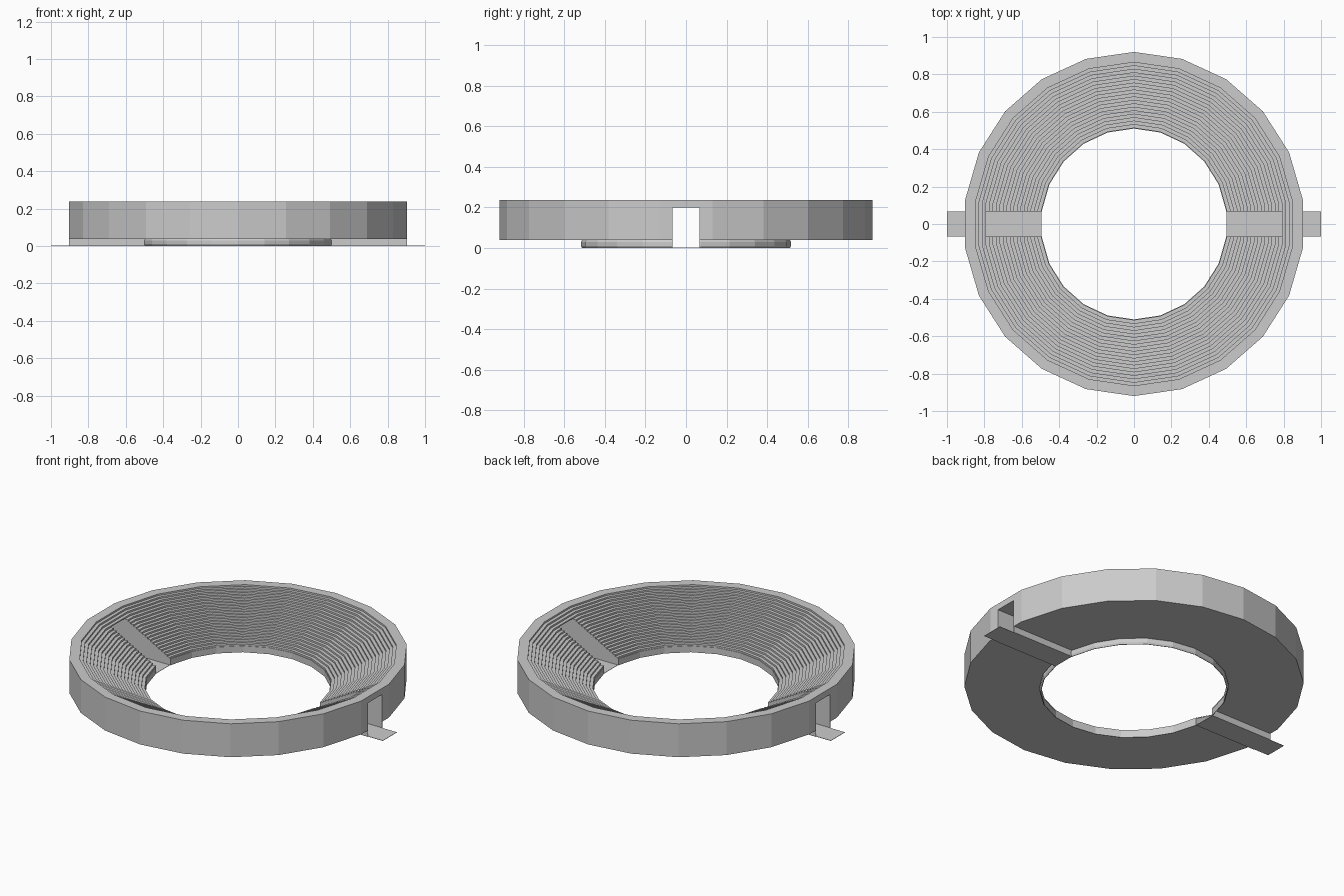
import bpy, bmesh, math

if "Cube" in bpy.data.objects:
    bpy.data.objects.remove(bpy.data.objects["Cube"])

SIDES = 22
STEPS = 20
BASE, TOP = 0.038, 0.237
HALF = 0.066          # half width of the channel

grey = bpy.data.materials.new("light grey")
grey.use_nodes = True
grey.diffuse_color = (0.6, 0.6, 0.6, 1)
grey.node_tree.nodes["Principled BSDF"].inputs["Base Color"].default_value = (0.6, 0.6, 0.6, 1)


def finish(name, bm):
    bmesh.ops.recalc_face_normals(bm, faces=bm.faces)
    mesh = bpy.data.meshes.new(name)
    bm.to_mesh(mesh)
    bm.free()
    mesh.materials.append(grey)
    obj = bpy.data.objects.new(name, mesh)
    bpy.context.collection.objects.link(obj)
    return obj


def revolve(name, profile):
    """Sweep a closed (radius, z) profile into a faceted, slightly oval ring."""
    bm = bmesh.new()
    rings = []
    for k in range(SIDES):
        a = math.pi / 2 + math.tau * k / SIDES
        rings.append([bm.verts.new((r * math.cos(a) * (0.975 + 0.039 * (r - 0.51)),
                                    r * math.sin(a), z)) for r, z in profile])
    n = len(profile)
    for k in range(SIDES):
        p, q = rings[k], rings[(k + 1) % SIDES]
        for i in range(n):
            j = (i + 1) % n
            bm.faces.new((p[i], q[i], q[j], p[j]))
    return finish(name, bm)


def box(name, lo, hi):
    bm = bmesh.new()
    bmesh.ops.create_cube(bm, size=1)
    for v in bm.verts:
        v.co = [(a + b) / 2 + c * (b - a) for a, b, c in zip(lo, hi, v.co)]
    return finish(name, bm)


# Main ring with a stepped funnel inside
profile = [(0.92, TOP), (0.92, BASE)]
rise = (TOP - BASE) / STEPS
for i in range(STEPS):
    r = 0.513 + 0.0185 * i
    profile += [(r, BASE + rise * i), (r, BASE + rise * (i + 1))]
ring = revolve("stepped_ring", profile)

# Thin lip hanging below the hole
lip = revolve("hole_lip", [(0.513, 0), (0.518, 0.01), (0.518, 0.03),
                           (0.513, BASE), (0.51, BASE), (0.51, 0)])

# Tunnel cut straight through both sides
cutter = box("tunnel_cutter", (-1.2, -HALF, -0.1), (1.2, HALF, 0.2))
cutter.hide_render = True
for obj in (ring, lip):
    mod = obj.modifiers.new("tunnel", 'BOOLEAN')
    mod.operation = 'DIFFERENCE'
    mod.solver = 'EXACT'
    mod.object = cutter
    bpy.context.view_layer.objects.active = obj
    bpy.ops.object.modifier_apply(modifier=mod.name)
bpy.data.objects.remove(cutter)

# Channel floor and low side walls on each side
for side, s in (("left", 1), ("right", -1)):
    def span(a, b):
        return sorted((s * a, s * b))
    x0, x1 = span(0.495, 1.0)
    box(side + "_channel_floor", (x0, -HALF, 0), (x1, HALF, 0.002))
    x0, x1 = span(0.495, 0.903)
    for end, t in (("front", -1), ("back", 1)):
        y0, y1 = sorted((t * HALF, t * (HALF + 0.003)))
        box(f"{side}_channel_wall_{end}", (x0, y0, 0), (x1, y1, BASE))
